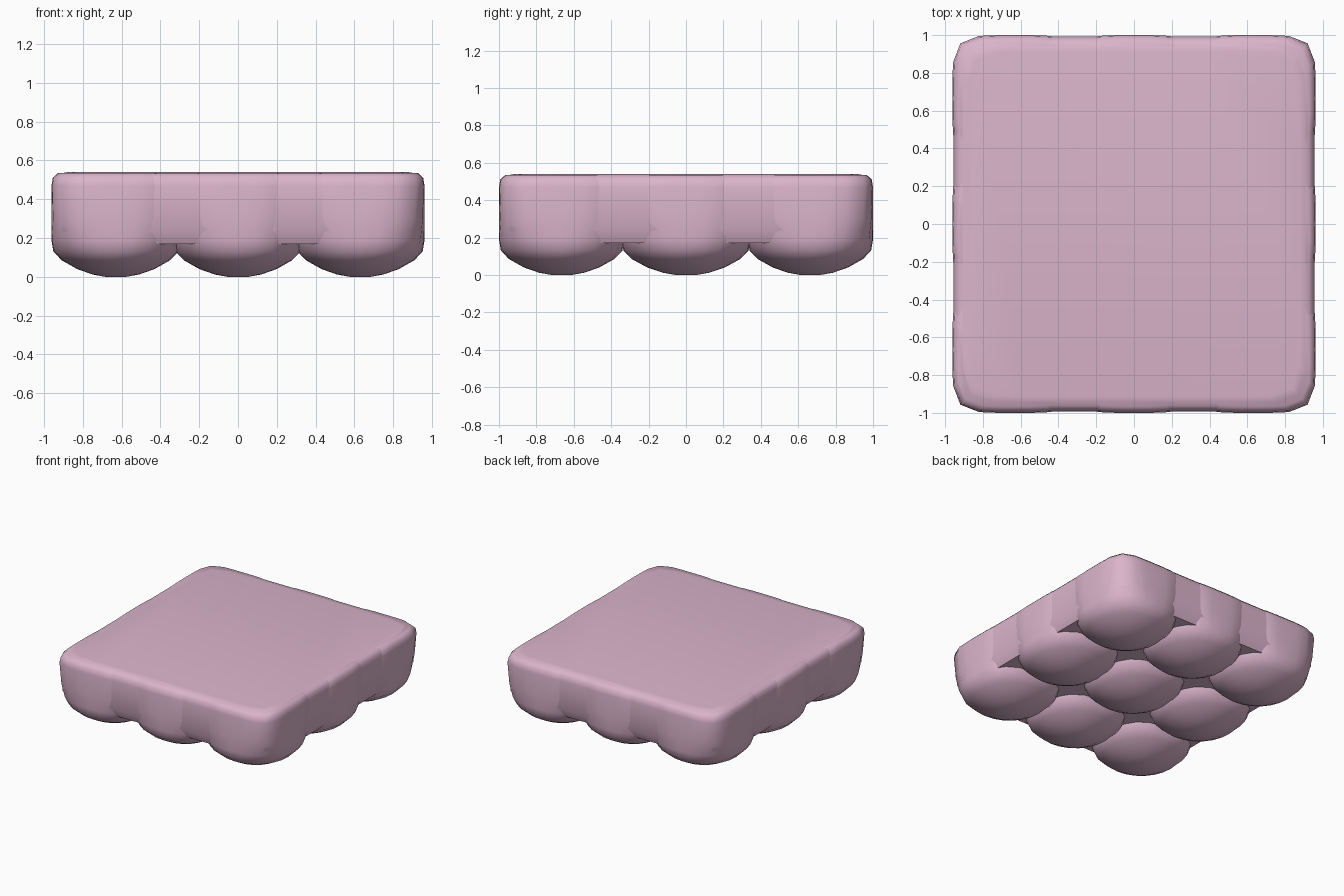
import bpy
import bmesh
from math import cos, sin, tau, radians

if "Cube" in bpy.data.objects:
    bpy.data.objects.remove(bpy.data.objects["Cube"], do_unlink=True)

pink = bpy.data.materials.new("soft_pink")
pink.use_nodes = True
COLOUR = (0.71, 0.46, 0.60, 1)
pink.diffuse_color = COLOUR
pink.node_tree.nodes["Principled BSDF"].inputs["Base Color"].default_value = COLOUR


def stacked_rings(name, centre, half, rings, segments):
    """Loft rounded-square rings, each given as height, scale, squareness."""
    bm = bmesh.new()
    loops = []
    for z, scale, power in rings:
        loop = []
        for i in range(segments):
            c, s = cos(tau * i / segments), sin(tau * i / segments)
            r = scale / (abs(c) ** power + abs(s) ** power) ** (1 / power)
            loop.append(bm.verts.new((half[0] * r * c, half[1] * r * s, z)))
        loops.append(loop)
    for low, high in zip(loops, loops[1:]):
        for i in range(segments):
            j = (i + 1) % segments
            bm.faces.new((low[i], low[j], high[j], high[i]))
    bm.faces.new(loops[0][::-1])
    bm.faces.new(loops[-1])
    mesh = bpy.data.meshes.new(name)
    bm.to_mesh(mesh)
    bm.free()
    mesh.materials.append(pink)
    obj = bpy.data.objects.new(name, mesh)
    obj.location = (centre[0], centre[1], 0)
    bpy.context.collection.objects.link(obj)
    bpy.ops.object.select_all(action="DESELECT")
    obj.select_set(True)
    bpy.context.view_layer.objects.active = obj
    bpy.ops.object.shade_smooth_by_angle(angle=radians(50))
    return obj


# Flat slab joining all the lumps
stacked_rings("slab", (0, 0), (0.955, 0.992),
              [(0.17, 0.96, 14), (0.24, 0.995, 14), (0.47, 1, 14),
               (0.51, 0.993, 14), (0.532, 0.97, 14), (0.54, 0.92, 14)], 64)

# Nine rounded lumps, domed below and squared off towards the top
LUMP = [(0, 0.16, 2), (0.012, 0.36, 2), (0.04, 0.6, 2), (0.085, 0.84, 2.1),
        (0.13, 0.97, 2.4), (0.19, 1, 2.9), (0.3, 1, 4), (0.47, 1, 5),
        (0.51, 0.98, 5), (0.535, 0.9, 5)]
for col, side in zip((-1, 0, 1), ("right", "middle", "left")):
    for row, depth in zip((-1, 0, 1), ("front", "centre", "back")):
        stacked_rings(f"lump_{depth}_{side}", (col * 0.63, row * 0.665),
                      (0.332, 0.335 if row else 0.345), LUMP, 24)
